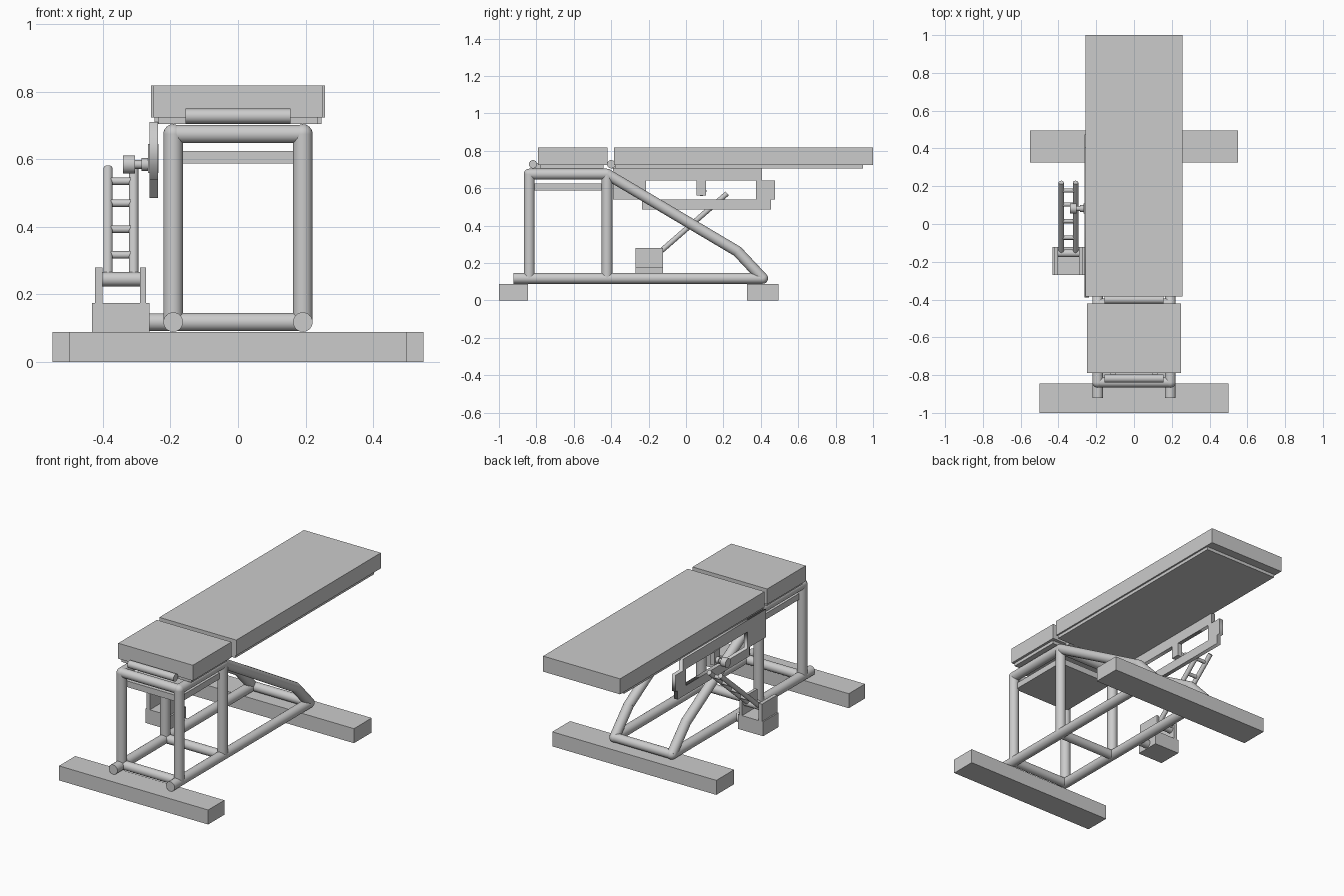
import bpy, math
from mathutils import Matrix, Vector

if "Cube" in bpy.data.objects:
    bpy.data.objects.remove(bpy.data.objects["Cube"])


def box(name, x0, x1, y0, y1, z0, z1):
    bpy.ops.mesh.primitive_cube_add(size=1)
    o = bpy.context.object
    o.name = name
    o.data.transform(Matrix.Translation(((x0 + x1) / 2, (y0 + y1) / 2, (z0 + z1) / 2))
                     @ Matrix.Diagonal((x1 - x0, y1 - y0, z1 - z0, 1)))
    return o


def tube(name, a, b, r, sides=24):
    a, b = Vector(a), Vector(b)
    d = b - a
    bpy.ops.mesh.primitive_cylinder_add(vertices=sides, radius=r, depth=d.length)
    o = bpy.context.object
    o.name = name
    o.data.transform(Matrix.Translation((a + b) / 2) @ d.to_track_quat('Z', 'Y').to_matrix().to_4x4())
    bpy.ops.object.shade_smooth_by_angle(angle=math.radians(35))
    return o


def joint(name, p, r):
    bpy.ops.mesh.primitive_uv_sphere_add(segments=24, ring_count=12, radius=r, location=p)
    bpy.context.object.name = name
    bpy.ops.object.shade_smooth_by_angle(angle=math.radians(35))


# Floor beams
box("front_foot", -0.5, 0.5, -1.0, -0.845, 0, 0.088)
box("rear_foot", -0.55, 0.55, 0.325, 0.495, 0, 0.088)

# Cushions and their boards
box("seat_pad", -0.25, 0.25, -0.79, -0.42, 0.724, 0.818)
box("seat_board", -0.235, 0.235, -0.78, -0.44, 0.705, 0.724)
box("back_pad", -0.258, 0.258, -0.385, 1.0, 0.724, 0.818)
box("back_board", -0.248, 0.248, -0.38, 0.947, 0.705, 0.724)
box("under_shelf", -0.19, 0.19, -0.825, -0.43, 0.588, 0.625)

# Tubular side frames
R = 0.029
YF, YM, YR, ZL, ZT, X = -0.838, -0.422, 0.41, 0.118, 0.675, 0.192
for side, x in (("left", -X), ("right", X)):
    tube(side + "_base_rail", (x, -0.922, ZL), (x, YR, ZL), R)
    tube(side + "_front_post", (x, YF, ZL), (x, YF, ZT), R)
    tube(side + "_middle_post", (x, YM, ZL), (x, YM, ZT), R)
    tube(side + "_top_rail", (x, YF, ZT), (x, YM, ZT), R)
    tube(side + "_brace_upper", (x, YM, ZT), (x, 0.275, 0.262), R)
    tube(side + "_brace_lower", (x, 0.275, 0.262), (x, YR, ZL), R)
    for y, z in ((YF, ZT), (YM, ZT), (0.275, 0.262), (YR, ZL)):
        joint(side + "_frame_joint", (x, y, z), R)

# Cross bars of the frame
for name, y, z in (("front_lower_bar", YF, ZL), ("front_upper_bar", YF, ZT),
                   ("middle_lower_bar", YM, ZL), ("middle_upper_bar", YM, ZT),
                   ("rear_lower_bar", YR, ZL)):
    tube(name, (-X, y, z), (X, y, z), 0.027)

# Hinge rods with mounting tabs
for name, y, d in (("front_hinge", -0.818, 0.04), ("middle_hinge", -0.4, 0.03)):
    tube(name + "_rod", (-0.155, y, 0.728), (0.155, y, 0.728), 0.022)
    for x in (-0.11, 0.11):
        box(name + "_tab", x - 0.015, x + 0.015, y, y + d, 0.706, 0.735)

# Slotted adjustment plate: outline and window extruded as one profile
cu = bpy.data.curves.new("adjustment_plate", 'CURVE')
cu.dimensions = '2D'
cu.fill_mode = 'BOTH'
cu.extrude = 0.0125
outline = [(-0.39, 0.71), (-0.39, 0.54), (-0.235, 0.54), (-0.235, 0.485), (0.455, 0.485),
           (0.455, 0.54), (0.475, 0.54), (0.475, 0.64), (0.405, 0.64), (0.405, 0.71)]
window = [(-0.215, 0.54), (0.375, 0.54), (0.375, 0.64), (-0.215, 0.64)]
for pts in (outline, window):
    s = cu.splines.new('POLY')
    s.points.add(len(pts) - 1)
    s.use_cyclic_u = True
    for p, (u, v) in zip(s.points, pts):
        p.co = (u, v, 0, 1)
plate = bpy.data.objects.new("adjustment_plate", cu)
bpy.context.collection.objects.link(plate)
bpy.ops.object.select_all(action='DESELECT')
plate.select_set(True)
bpy.context.view_layer.objects.active = plate
bpy.ops.object.convert(target='MESH')
plate = bpy.context.object
plate.data.transform(Matrix(((0, 0, 1, -0.25), (1, 0, 0, 0), (0, 1, 0, 0), (0, 0, 0, 1))))

# Locking tab, pin and knob
PY, PZ = 0.082, 0.585
box("lock_tab", -0.267, -0.236, PY - 0.026, PY + 0.026, 0.56, 0.645)
tube("lock_collar", (-0.286, PY, PZ), (-0.262, PY, PZ), 0.019)
tube("lock_pin", (-0.31, PY, PZ), (-0.262, PY, PZ), 0.013)
tube("lock_knob", (-0.34, PY, PZ), (-0.305, PY, PZ), 0.027)

# Ladder bracket on the left side
box("bracket_base", -0.432, -0.262, -0.27, -0.122, 0.088, 0.175)
box("bracket_outer_cheek", -0.424, -0.402, -0.27, -0.122, 0.175, 0.28)
box("bracket_inner_cheek", -0.29, -0.272, -0.27, -0.122, 0.175, 0.28)
tube("bracket_link", (-0.27, -0.196, ZL), (-X, -0.196, ZL), 0.026)

# Tilted support ladder
lo, hi = Vector((0, -0.155, 0.245)), Vector((0, 0.22, 0.572))
tube("ladder_pivot", (-0.405, lo.y, lo.z), (-0.288, lo.y, lo.z), 0.021)
for name, x in (("ladder_outer_rail", -0.385), ("ladder_inner_rail", -0.309)):
    tube(name, (x, lo.y, lo.z), (x, hi.y, hi.z), 0.014)
for z in (0.317, 0.393, 0.47, 0.535):
    p = lo.lerp(hi, (z - lo.z) / (hi.z - lo.z))
    tube("ladder_rung", (-0.385, p.y, p.z), (-0.309, p.y, p.z), 0.011, 16)
